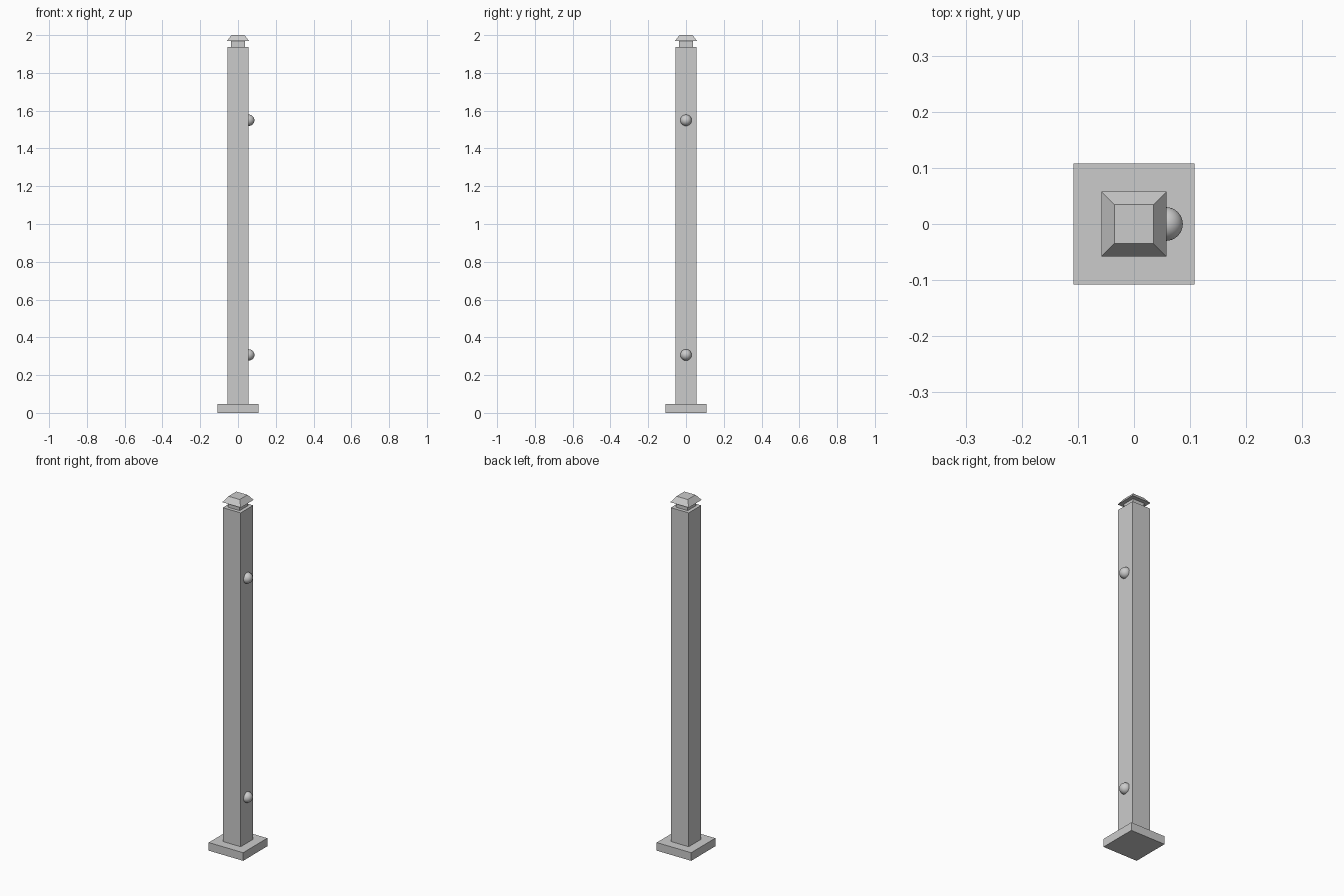
import bpy
from math import pi, sqrt

if "Cube" in bpy.data.objects:
    bpy.data.objects.remove(bpy.data.objects["Cube"])


def square_block(name, half_bottom, half_top, z0, z1):
    """Square prism or tapered frustum between two heights."""
    bpy.ops.mesh.primitive_cone_add(
        vertices=4, radius1=half_bottom * sqrt(2), radius2=half_top * sqrt(2),
        depth=z1 - z0, location=(0, 0, (z0 + z1) / 2), rotation=(0, 0, pi / 4))
    obj = bpy.context.object
    obj.name = name
    bpy.ops.object.transform_apply(location=False, rotation=True, scale=False)
    return obj


def knob(name, z):
    """Smooth round knob half sunk into the right face of the post."""
    bpy.ops.mesh.primitive_uv_sphere_add(
        segments=32, ring_count=16, radius=0.03,
        location=(0.057, 0, z), rotation=(0, pi / 2, 0))
    bpy.context.object.name = name
    bpy.ops.object.shade_smooth()


# Foot plate and main shaft
square_block("base_plate", 0.108, 0.108, 0, 0.046)
square_block("post", 0.056, 0.056, 0.046, 1.938)

# Cap: narrow neck under a sloped top
square_block("cap_neck", 0.036, 0.036, 1.938, 1.969)
square_block("cap", 0.058, 0.035, 1.969, 2.0)

# Hinge knobs on the right face
knob("lower_knob", 0.307)
knob("upper_knob", 1.549)
